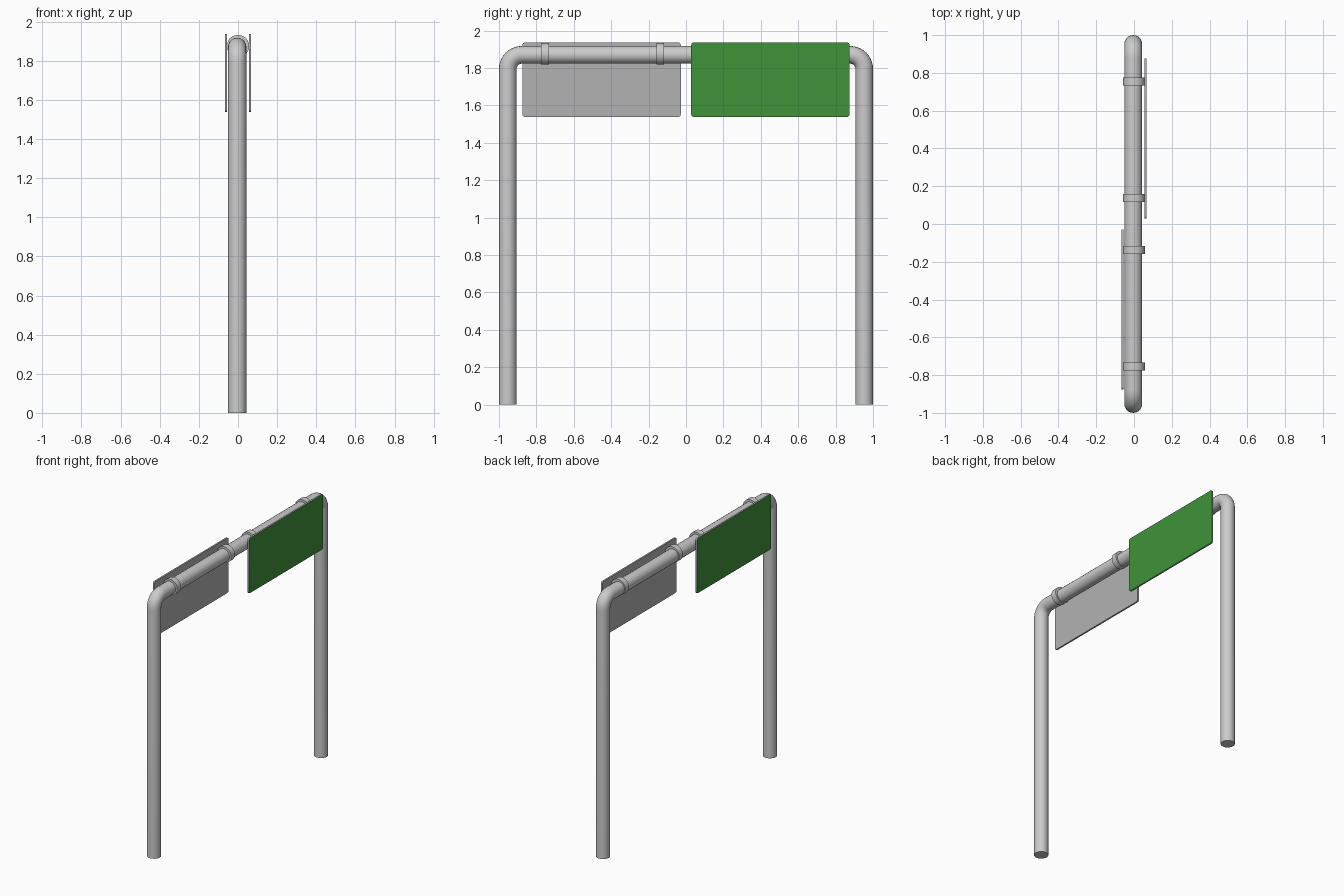
import bpy, bmesh, math

if "Cube" in bpy.data.objects:
    bpy.data.objects.remove(bpy.data.objects["Cube"])

PIPE_R, PIPE_X = 0.047, -0.004
POST_Y, BAR_Z, BEND = 0.953, 1.87, 0.076

green = bpy.data.materials.new("sign_green")
green.diffuse_color = (0.05, 0.29, 0.04, 1)
green.use_nodes = True
green.node_tree.nodes["Principled BSDF"].inputs["Base Color"].default_value = green.diffuse_color


def smooth(obj):
    bpy.ops.object.select_all(action='DESELECT')
    obj.select_set(True)
    bpy.context.view_layer.objects.active = obj
    bpy.ops.object.shade_smooth_by_angle(angle=math.radians(35))


def mesh_object(name, bm):
    me = bpy.data.meshes.new(name)
    bm.to_mesh(me)
    bm.free()
    obj = bpy.data.objects.new(name, me)
    bpy.context.collection.objects.link(obj)
    return obj


# Bent pipe frame: one half of the path, mirrored
steps = 10
half = [(POST_Y, 0)]
for i in range(steps + 1):
    a = math.pi / 2 * i / steps
    half.append((POST_Y - BEND + BEND * math.cos(a), BAR_Z - BEND + BEND * math.sin(a)))
path = half + [(-y, z) for y, z in reversed(half)]
curve = bpy.data.curves.new("pipe_frame", 'CURVE')
curve.dimensions = '3D'
curve.bevel_depth = PIPE_R
curve.bevel_resolution = 8
curve.use_fill_caps = True
spline = curve.splines.new('POLY')
spline.points.add(len(path) - 1)
for p, (y, z) in zip(spline.points, path):
    p.co = (PIPE_X, y, z, 1)
frame = bpy.data.objects.new("pipe_frame", curve)
bpy.context.collection.objects.link(frame)
frame.select_set(True)
bpy.context.view_layer.objects.active = frame
bpy.ops.object.convert(target='MESH')
smooth(bpy.context.view_layer.objects.active)


# Clamp rings around the top bar
def clamp(name, y):
    bpy.ops.mesh.primitive_cylinder_add(vertices=40, radius=0.057, depth=0.042,
                                        location=(0, y, 1.875),
                                        rotation=(math.pi / 2, 0, 0))
    obj = bpy.context.object
    obj.name = name
    smooth(obj)


# Sign panels with rounded corners, green on the outward face only
def sign(name, side):
    r, y0, y1, z0, z1 = 0.014, 0.028, 0.875, 1.538, 1.936
    corners = [(y1 - r, z1 - r, 0), (y0 + r, z1 - r, 90),
               (y0 + r, z0 + r, 180), (y1 - r, z0 + r, 270)]
    bm = bmesh.new()
    verts = []
    for cy, cz, start in corners:
        for k in range(5):
            a = math.radians(start + 22.5 * k)
            verts.append(bm.verts.new((side * 0.055, side * (cy + r * math.cos(a)),
                                       cz + r * math.sin(a))))
    face = bm.faces.new(verts)
    out = bmesh.ops.extrude_face_region(bm, geom=[face], use_keep_orig=True)
    moved = [g for g in out["geom"] if isinstance(g, bmesh.types.BMVert)]
    bmesh.ops.translate(bm, verts=moved, vec=(side * 0.012, 0, 0))
    bmesh.ops.recalc_face_normals(bm, faces=bm.faces[:])
    for f in bm.faces:
        f.material_index = 1 if f.normal.x * side > 0.9 else 0
    obj = mesh_object(name, bm)
    obj.data.materials.append(grey)
    obj.data.materials.append(green)
    smooth(obj)


grey = bpy.data.materials.new("sign_metal")
grey.diffuse_color = (0.45, 0.45, 0.45, 1)
grey.use_nodes = True
grey.node_tree.nodes["Principled BSDF"].inputs["Base Color"].default_value = grey.diffuse_color

for side, label in ((1, "right"), (-1, "left")):
    sign("sign_panel_" + label, side)
    clamp("outer_clamp_" + label, side * 0.754)
    clamp("inner_clamp_" + label, side * 0.138)
